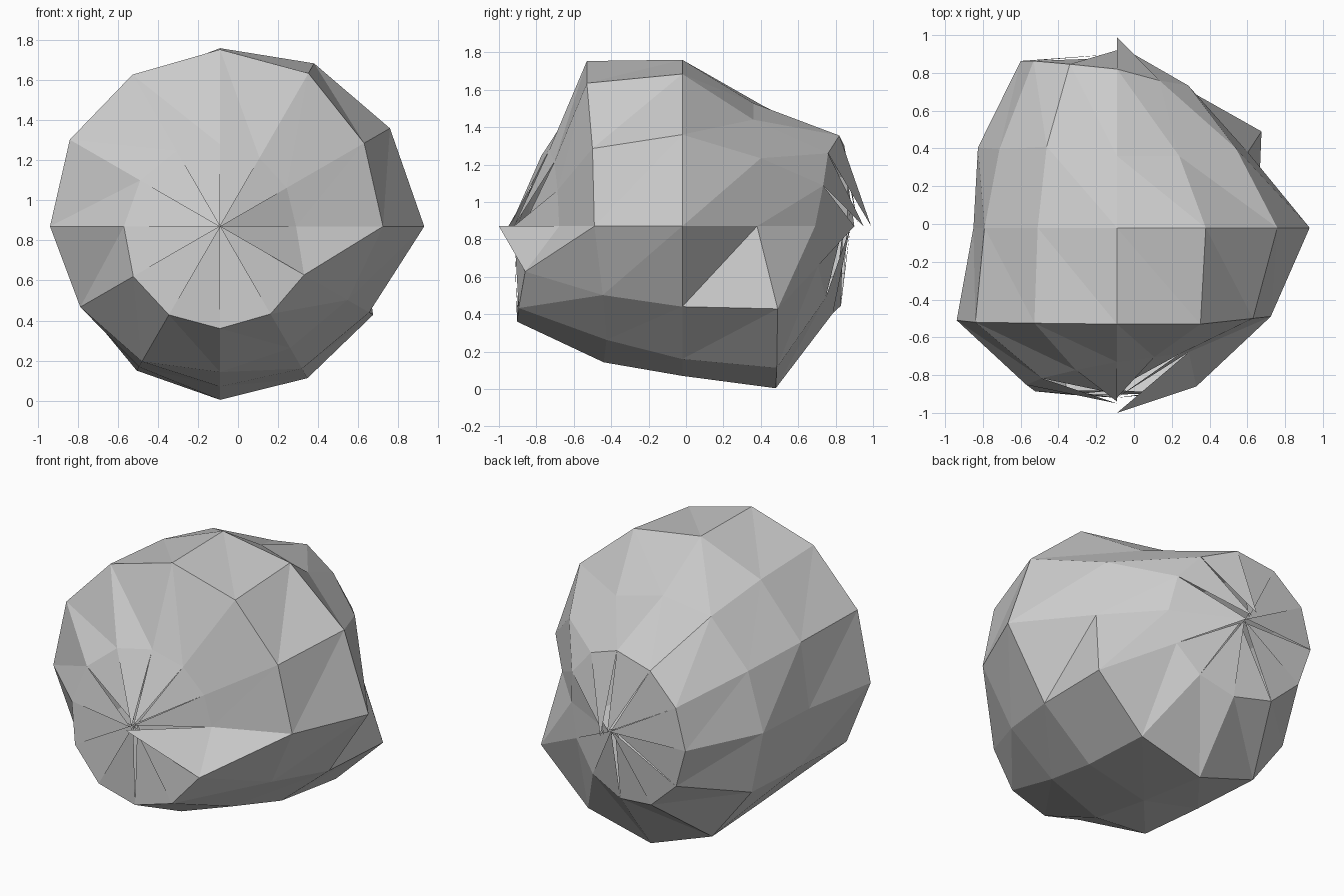
import bpy, bmesh
from math import sin, cos, radians
from mathutils import Vector

if "Cube" in bpy.data.objects:
    bpy.data.objects.remove(bpy.data.objects["Cube"])

CENTRE = Vector((-0.09, -0.02, 0.87))
SEG = 12

# Jittered radius per ring (30..150 degrees from the front pole), every 30 degrees around
RINGS = [
    [.76, .77, .79, .82, .87, .92, .96, 1.0, 1.02, 1.02, 1.01, .97],
    [.94, .96, 1.02, 1.02, 1.01, 1.0, .98, .93, .90, .84, .81, .85],
    [1.02, .98, .94, .89, .84, .81, .76, .79, .81, .80, .82, .86],
    [.80, .84, .76, .76, .86, .83, .85, .89, .96, 1.0, 1.01, 1.02],
    [.82, .87, .90, .97, 1.0, 1.02, 1.02, 1.0, .98, .93, .885, .84],
]
# Each wedge has its own pole point, which gives the split spokes
FRONT_POLE = [.90, .85, .90, .92, .88, .93, .90, .86, .90, .86, .90, .98]
BACK_POLE = [.92, .97, 1.01, .94, .90, .92, .88, .90, .86, .90, .86, .92]


def point(r, polar, around):
    p, a = radians(polar), radians(around)
    return CENTRE + r * Vector((sin(p) * cos(a), -cos(p), sin(p) * sin(a)))


bm = bmesh.new()
rings = [[bm.verts.new(point(r, 30 * (k + 1), 30 * i)) for i, r in enumerate(ring)]
         for k, ring in enumerate(RINGS)]

# Triangulated bands between rings
for near, far in zip(rings, rings[1:]):
    for i in range(SEG):
        j = (i + 1) % SEG
        bm.faces.new((near[i], near[j], far[j]))
        bm.faces.new((near[i], far[j], far[i]))

# Pole wedges
for i in range(SEG):
    j = (i + 1) % SEG
    front = bm.verts.new(point(FRONT_POLE[i], 0, 0))
    back = bm.verts.new(point(BACK_POLE[i], 180, 0))
    bm.faces.new((front, rings[0][j], rings[0][i]))
    bm.faces.new((back, rings[-1][i], rings[-1][j]))

# Outward normals
for f in bm.faces:
    f.normal_update()
    if f.normal.dot(f.calc_center_median() - CENTRE) < 0:
        f.normal_flip()

mesh = bpy.data.meshes.new("rock")
bm.to_mesh(mesh)
bm.free()
rock = bpy.data.objects.new("rock", mesh)
bpy.context.collection.objects.link(rock)
